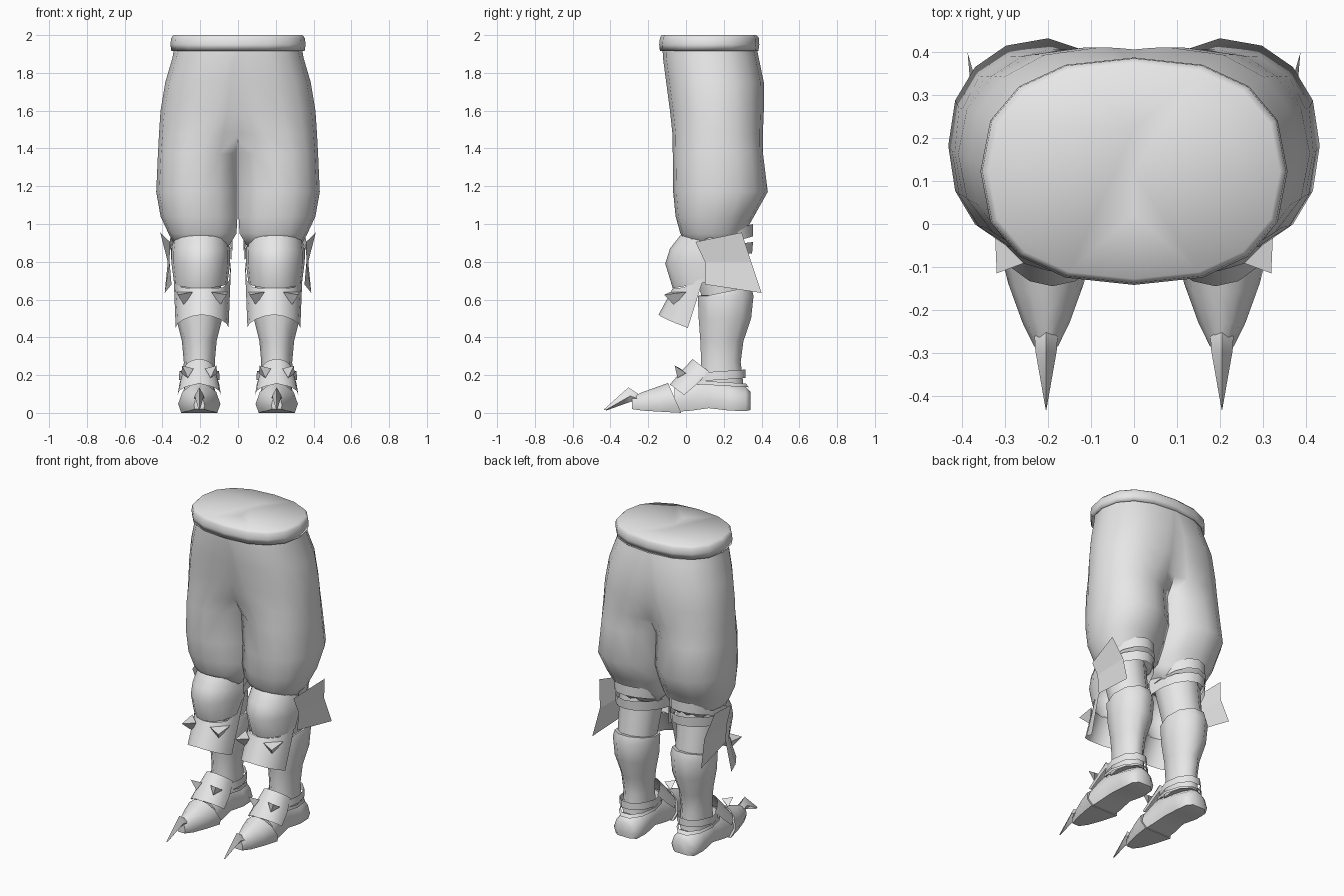
import bpy, bmesh, math
from mathutils import Vector

if "Cube" in bpy.data.objects:
    bpy.data.objects.remove(bpy.data.objects["Cube"])

grey = bpy.data.materials.new("light_grey")
grey.diffuse_color = (0.8, 0.8, 0.8, 1)
grey.use_nodes = True
grey.node_tree.nodes["Principled BSDF"].inputs["Base Color"].default_value = grey.diffuse_color
CX = 0.205  # centre line of each leg


def make(name, bm, angle=60, closed=True, merge=False):
    """Finish a right-hand part and mirror it to the other leg."""
    bmesh.ops.recalc_face_normals(bm, faces=bm.faces)
    if not closed:
        out = sum(f.normal.dot(f.calc_center_median() - Vector((CX, 0.1, f.calc_center_median().z)))
                  for f in bm.faces)
        if out < 0:
            bmesh.ops.reverse_faces(bm, faces=bm.faces)
    me = bpy.data.meshes.new(name)
    bm.to_mesh(me)
    bm.free()
    me.materials.append(grey)
    ob = bpy.data.objects.new(name, me)
    bpy.context.collection.objects.link(ob)
    bpy.ops.object.select_all(action='DESELECT')
    ob.select_set(True)
    bpy.context.view_layer.objects.active = ob
    if angle:
        bpy.ops.object.shade_smooth_by_angle(angle=math.radians(angle))
    mod = ob.modifiers.new("other_leg", 'MIRROR')
    mod.use_mirror_merge = merge
    mod.merge_threshold = 0.0005
    return ob


def skin(rows, loop=True, cap_start=False, cap_end=False):
    """Bridge rows of points with quads."""
    bm = bmesh.new()
    vs = [[bm.verts.new(p) for p in r] for r in rows]
    n = len(vs[0])
    for a, b in zip(vs, vs[1:]):
        for i in range(n if loop else n - 1):
            j = (i + 1) % n
            bm.faces.new((a[i], a[j], b[j], b[i]))
    if cap_start:
        bm.faces.new(vs[0])
    if cap_end:
        bm.faces.new(vs[-1])
    return bm


def half_ring(z, x0, outer, inner, front, back, groove=0, e=0.9):
    """Leg section: rounded outer side, inner side running along the centre plane."""
    pts, cy, b = [], (front + back) / 2, (back - front) / 2
    for i in range(9):
        t = -math.pi / 2 + math.pi * i / 8
        c, s = max(0.0, math.cos(t)), math.sin(t)
        pts.append((x0 + c ** e * (outer - x0), cy + b * math.copysign(abs(s) ** e, s), z))
    for fx, fy in [(.5, 1 - .3 * groove), (0, 1 - groove), (0, .4 * (1 - groove)), (0, 0),
                   (0, -.4 * (1 - groove)), (0, groove - 1), (.5, .3 * groove - 1)]:
        pts.append((max(inner, x0 * fx), cy + b * fy, z))
    return pts


def drop_centre(bm):
    """Remove the hidden faces on the centre plane."""
    bad = [f for f in bm.faces if all(v.co.x < 1e-4 for v in f.verts)]
    bmesh.ops.delete(bm, geom=bad, context='FACES')
    bmesh.ops.remove_doubles(bm, verts=bm.verts, dist=1e-4)


# Trousers: (z, middle x, outer x, inner x, front y, back y, groove depth)
secs = [(1.95, 0, .335, 0, -.125, .37, 0), (1.88, .04, .347, 0, -.122, .385, 0),
        (1.75, .08, .385, 0, -.105, .412, .02), (1.6, .11, .41, 0, -.085, .412, .05),
        (1.48, .15, .418, 0, -.072, .407, .16), (1.37, .19, .424, .003, -.07, .408, .42),
        (1.17, .2, .433, .003, -.068, .433, .45), (1.04, .2, .41, .003, -.055, .36, .45),
        (.95, .2, .368, .008, -.03, .31, .5), (.88, .2, .33, .05, .01, .28, .5)]
bm = skin([half_ring(*s) for s in secs], cap_end=True)
drop_centre(bm)
make("trousers", bm, 100, merge=True)

# Waistband with a closed top
bm = skin([half_ring(z, 0, w, 0, f, b, 0, .84) for z, w, f, b in
           [(1.93, .335, -.12, .37), (1.915, .353, -.138, .383), (1.95, .358, -.142, .388),
            (1.985, .354, -.138, .386), (2.0, .34, -.128, .373)]], cap_end=True)
drop_centre(bm)
make("waistband", bm, 180, merge=True)


def ring(z, w, front, back, n=10, cx=CX, tilt=0):
    cy, b = (front + back) / 2, (back - front) / 2
    return [(cx + w * math.cos(math.tau * i / n), cy + b * math.sin(math.tau * i / n),
             z + tilt * math.sin(math.tau * i / n)) for i in range(n)]


# Knee inside the armour, boot shaft
make("knee", skin([ring(.95, .14, 0, .28), ring(.8, .125, .03, .3), ring(.6, .11, .08, .33)],
                  cap_start=True, cap_end=True))
make("boot_shaft", skin([ring(.64, .125, .06, .35, tilt=.03), ring(.62, .13, .055, .365),
                         ring(.5, .122, .06, .352), ring(.38, .092, .07, .31),
                         ring(.27, .082, .075, .295), ring(.15, .085, .06, .31)],
                        cap_start=True, cap_end=True))


def shell(name, rows, cx=CX, segs=8, lifts=None):
    """Curved open plate; row = (middle z, side z, middle y, side y, half width)."""
    pts = []
    for k, (zm, zs, ym, ys, w) in enumerate(rows):
        r, lift = [], lifts[k] if lifts else 1
        for i in range(segs + 1):
            a = -math.pi / 2 + math.pi * i / segs
            c = math.cos(a)
            r.append((cx + w * math.sin(a), ys + (ym - ys) * c, zm + (zs - zm) * (1 - c) ** lift))
        pts.append(r)
    make(name, skin(pts, loop=False), closed=False)


# Armour plates
shell("knee_plate", [(.94, .90, -.03, .12, .148), (.87, .85, -.085, .12, .155),
                     (.79, .79, -.11, .12, .155), (.66, .69, -.07, .1, .142)], cx=.197)
shell("shin_plate", [(.66, .83, -.07, .13, .155), (.52, .45, -.145, .01, .14)],
      cx=.19, lifts=(3, .8))
shell("instep_plate", [(.285, .22, .035, .12, .085), (.215, .155, -.03, .06, .105),
                       (.15, .095, -.085, -.01, .115)])

# Straps behind the knee
shell("upper_knee_strap", [(1.0, .92, .355, .1, .165), (.935, .86, .355, .1, .165)], cx=.195)
shell("lower_knee_strap", [(.905, .87, .355, .1, .16), (.845, .81, .35, .1, .16)], cx=.195)

# Ankle straps
make("ankle_strap", skin([ring(.22, .105, .03, .322, tilt=.01), ring(.175, .108, .03, .322, tilt=.01)]),
     closed=False)
make("heel_strap", skin([ring(.165, .1, .0, .325, tilt=-.01), ring(.145, .103, .0, .34, tilt=-.01)]),
     closed=False)

# Folded side fin of the knee
bm = bmesh.new()
v = [bm.verts.new(p) for p in [(.36, .05, .905), (.412, .295, .955), (.372, .345, .8),
                               (.388, .4, .635), (.352, .1, .68), (.362, .1, .8)]]
for f in [(0, 1, 2, 5), (5, 2, 3, 4)]:
    bm.faces.new([v[i] for i in f])
make("knee_fin", bm, 0, closed=False)


def spike(name, base, tip):
    bm = bmesh.new()
    b = [bm.verts.new(p) for p in base]
    t = bm.verts.new(tip)
    bm.faces.new(b)
    for i in range(len(b)):
        bm.faces.new((b[i], b[(i + 1) % len(b)], t))
    make(name, bm, 0)


# Spikes on the shin and instep plates, one on each side
for side, word in ((1, "outer"), (-1, "inner")):
    x = .19 + side * .095
    spike(word + "_shin_spike",
          [(x - side * .045, -.085, .64), (x + side * .04, .0, .64), (x, -.06, .57)],
          (x + side * .035, -.115, .625))
    x = CX + side * .06
    spike(word + "_instep_spike",
          [(x - side * .03, -.03, .235), (x + side * .035, .0, .21), (x, -.045, .185)],
          (x + side * .03, -.06, .25))


def foot_section(y, w, lo, hi, slant=0):
    prof = [(-.85, 0), (-1, .3), (-.8, .7), (-.4, .93), (0, 1), (.4, .93), (.8, .7), (1, .3), (.85, 0)]
    return [(CX + w * px, y + slant * (1 - pz), lo + (hi - lo) * pz) for px, pz in prof]


# Shoe body, pointed toe cap and upturned claw
make("shoe", skin([foot_section(*s) for s in
                   [(.342, .05, .015, .11), (.315, .088, .01, .14), (.23, .095, .012, .165),
                    (.12, .085, .025, .2), (.03, .095, .012, .21), (-.06, .1, .005, .155)]],
                  cap_start=True, cap_end=True))
make("toe_cap", skin([foot_section(*s) for s in
                      [(-.095, .112, .0, .158, .07), (-.16, .088, .006, .135, .03),
                       (-.23, .055, .012, .11), (-.285, .028, .02, .085)]],
                     cap_start=True, cap_end=True))
claw = [[(CX + dx, y + dy, z) for dx, dy, z in [(0, 0, hi), (w, .01, mid), (0, .015, lo), (-w, .01, mid)]]
        for y, w, hi, mid, lo in [(-.25, .028, .098, .07, .03), (-.305, .025, .135, .09, .06),
                                  (-.436, .002, .017, .015, .013)]]
make("toe_claw", skin(claw, cap_start=True, cap_end=True), 60)
